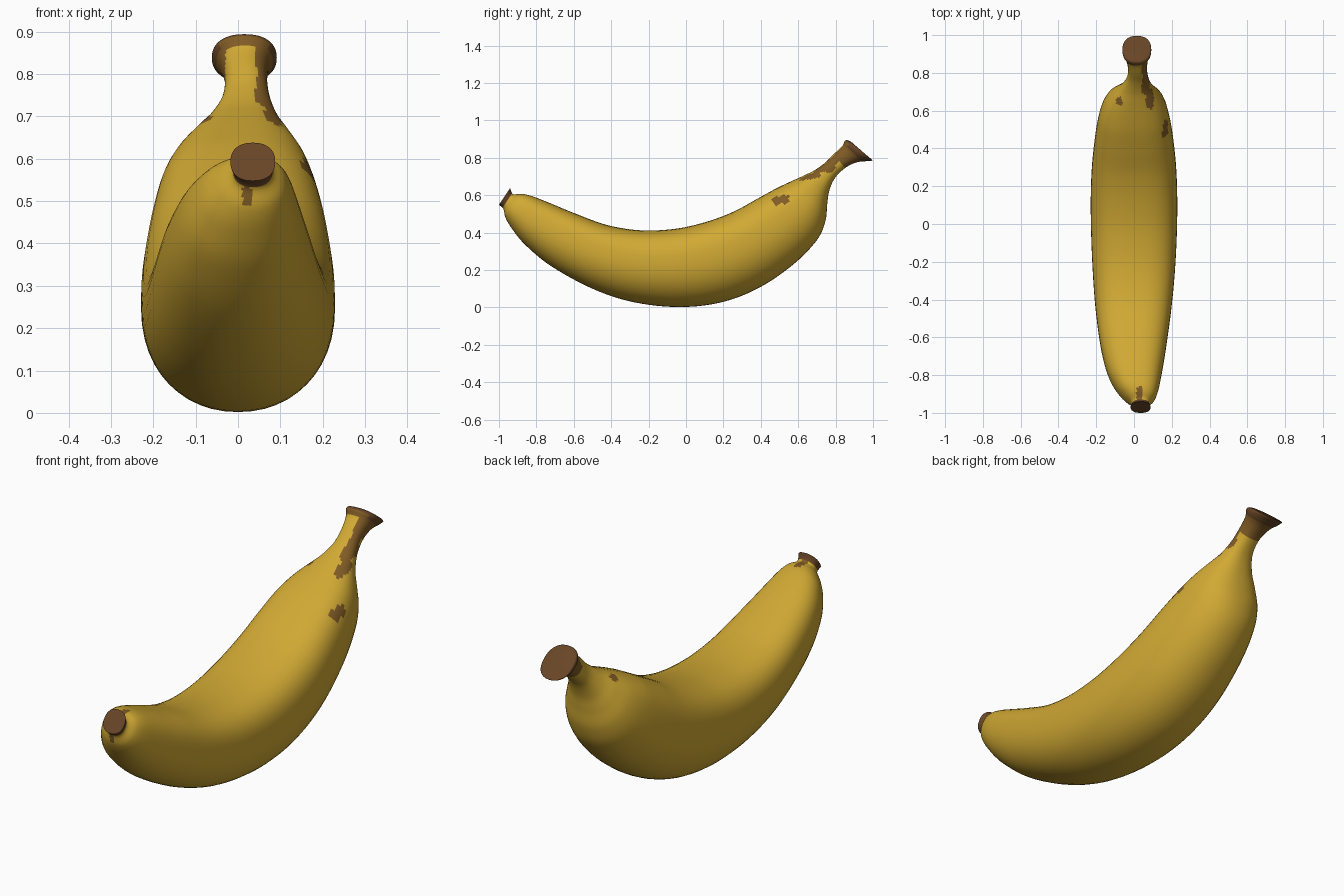
import bpy, bmesh, math
from mathutils import Vector

if "Cube" in bpy.data.objects:
    bpy.data.objects.remove(bpy.data.objects["Cube"])

def material(name, rgb):
    m = bpy.data.materials.new(name)
    m.diffuse_color = (*rgb, 1)
    m.use_nodes = True
    m.node_tree.nodes["Principled BSDF"].inputs["Base Color"].default_value = m.diffuse_color
    return m

# Sections along the fruit: outer (y, z), inner (y, z), half width, x centre
S = [
    (-1.00, .548, -.940, .638, .053, .035),
    (-.977, .528, -.925, .606, .048, .035),
    (-.965, .480, -.880, .607, .080, .030),
    (-.930, .420, -.830, .597, .110, .018),
    (-.860, .335, -.740, .563, .142, .004),
    (-.720, .220, -.600, .505, .173, -.003),
    (-.500, .100, -.420, .440, .200, -.003),
    (-.280, .028, -.240, .412, .217, -.001),
    (-.030, .002, -.060, .420, .227, 0),
    (.200, .030, .100, .455, .229, 0),
    (.400, .110, .250, .510, .222, 0),
    (.580, .235, .380, .580, .205, 0),
    (.700, .360, .480, .635, .183, 0),
    (.745, .460, .560, .673, .157, .003),
    (.755, .550, .630, .705, .120, .008),
    (.765, .620, .690, .735, .084, .014),
    (.795, .690, .745, .775, .058, .019),
    (.850, .745, .790, .820, .050, .019),
    (.910, .775, .835, .862, .058, .016),
    (.965, .782, .848, .888, .074, .015),
    (.996, .786, .862, .894, .075, .015),
    (.978, .803, .885, .884, .058, .015),
]
SIDES, STEPS = 48, 6

def spline(u):
    i = min(int(u), len(S) - 2)
    t = u - i
    p0, p1, p2, p3 = (S[min(max(k, 0), len(S) - 1)] for k in (i - 1, i, i + 1, i + 2))
    return [b + .5 * t * (c - a + t * (2 * a - 5 * b + 4 * c - d + t * (3 * (b - c) + d - a)))
            for a, b, c, d in zip(p0, p1, p2, p3)]

def spow(v, e):
    return math.copysign(abs(v) ** e, v)

def ring(u):
    by, bz, ty, tz, w, cx = spline(u)
    k = min(1, max(0, min(u - 1, 16 - u) / 4))      # body is boxier on its inner side
    mid = .5 + .06 * k
    out = []
    for s in range(SIDES):
        a = 2 * math.pi * s / SIDES
        c, sn = math.cos(a), math.sin(a)
        n = 2.3 + .4 * k if sn > 0 else 2.3 - .2 * k
        h = mid + (1 - mid if sn > 0 else mid) * spow(sn, 2 / n)
        out.append(Vector((cx + w * spow(c, 2 / n), by + (ty - by) * h, bz + (tz - bz) * h)))
    return out

# Painted bruises: centre and radii
SPOTS = [((.185, .48, .600), (.035, .085, .05)),
         ((.085, .66, .700), (.022, .06, .04)),
         ((.065, .73, .755), (.025, .07, .05)),
         ((-.08, .65, .70), (.018, .025, .03)),
         ((.03, -.90, .605), (.018, .04, .02)),
         ((.02, -.972, .515), (.012, .02, .025))]

def colour(p, u, s):
    inner = math.sin(2 * math.pi * (s + .5) / SIDES)
    if u < .85 or u > (19.2 if inner > .6 else 18.5):
        return 2
    stripe = inner > .2 and -.03 < p.x < .038
    if u > (18.1 if stripe else 17.0) or (u > 16 and p.x > .045 and inner > 0):
        return 1
    for c, r in SPOTS:
        if sum(((p[i] - c[i]) / r[i]) ** 2 for i in range(3)) < 1:
            return 1
    return 0

# Banana: skin lofted through the sections
bm = bmesh.new()
us = [i / STEPS for i in range((len(S) - 1) * STEPS + 1)]
rings = [[bm.verts.new(p) for p in ring(u)] for u in us]
for i in range(len(us) - 1):
    for s in range(SIDES):
        t = (s + 1) % SIDES
        f = bm.faces.new((rings[i][s], rings[i][t], rings[i + 1][t], rings[i + 1][s]))
        f.material_index = colour(f.calc_center_median(), us[i] + .5 / STEPS, s)
# Blossom tip and cut stem faces
for r in (rings[0], rings[-1]):
    bm.faces.new(r).material_index = 2
bmesh.ops.recalc_face_normals(bm, faces=bm.faces)
mesh = bpy.data.meshes.new("banana")
bm.to_mesh(mesh)
bm.free()
for name, rgb in (("ripe yellow", (.64, .40, .034)), ("bruise brown", (.22, .107, .019)),
                  ("stem brown", (.14, .061, .020))):
    mesh.materials.append(material(name, rgb))
banana = bpy.data.objects.new("banana", mesh)
bpy.context.collection.objects.link(banana)
bpy.context.view_layer.objects.active = banana
banana.select_set(True)
bpy.ops.object.shade_smooth_by_angle(angle=math.radians(50))
